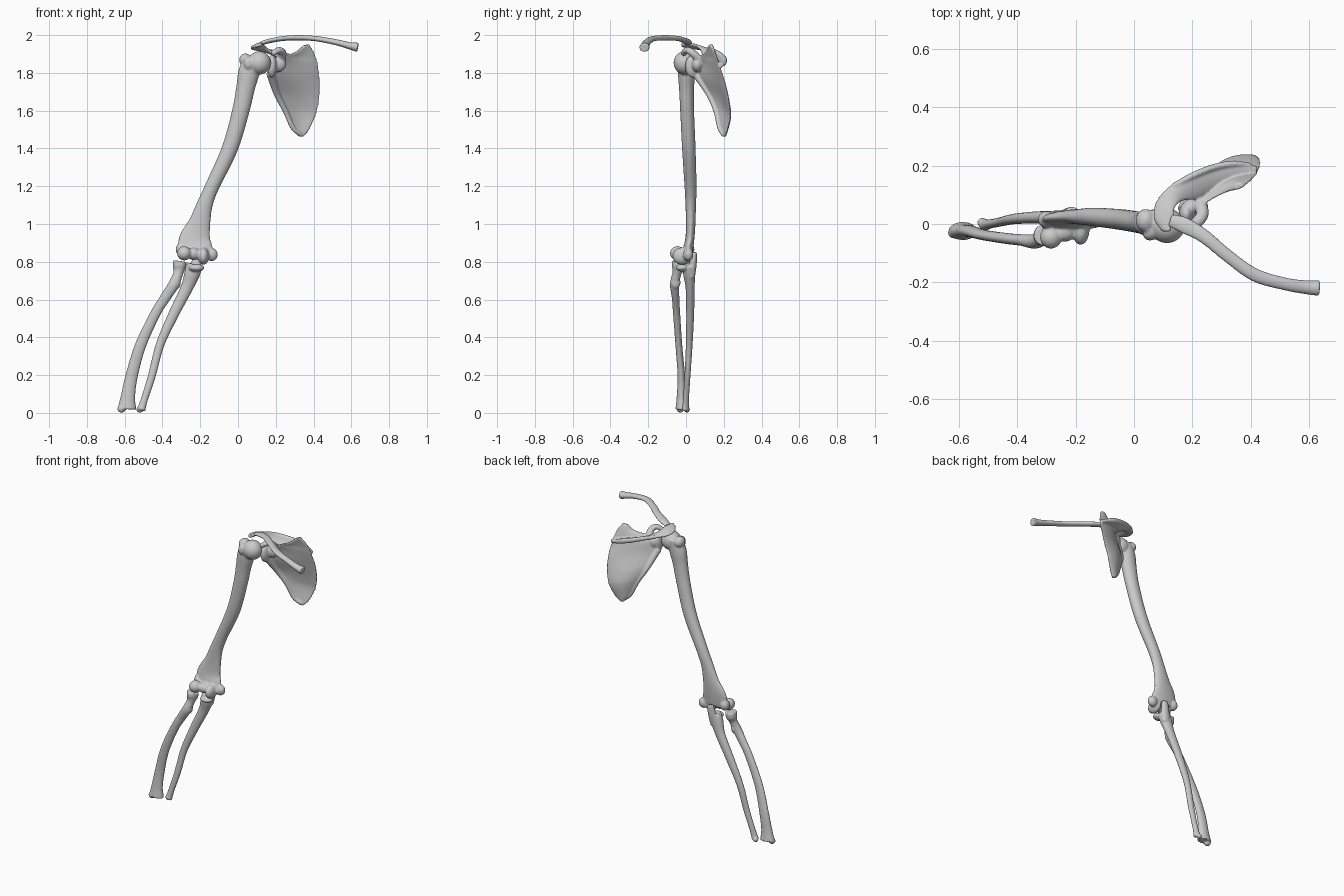
import bpy, bmesh, math
from mathutils import Vector, Matrix


def spline(rows, steps=5):
    """Catmull-Rom through tuples of any length."""
    rows = [Vector(r) for r in rows]
    p = [rows[0] * 2 - rows[1]] + rows + [rows[-1] * 2 - rows[-2]]
    out = []
    for i in range(1, len(p) - 2):
        a, b, c, d = p[i - 1:i + 3]
        for k in range(steps):
            t = k / steps
            out.append(0.5 * (2 * b + (c - a) * t + (2 * a - 5 * b + 4 * c - d) * t * t
                              + (3 * b - a - 3 * c + d) * t ** 3))
    return out + [rows[-1]]


def loft(bm, rings):
    rings = [[bm.verts.new(v) for v in r] for r in rings]
    n = len(rings[0])
    for a, b in zip(rings, rings[1:]):
        for i in range(n):
            j = (i + 1) % n
            bm.faces.new((a[i], a[j], b[j], b[i]))
    bm.faces.new(rings[0][::-1])
    bm.faces.new(rings[-1])


def tube(bm, rows, ref=(0, 1, 0), n=20):
    """Rows are x, y, z, half width, half depth (depth along ref)."""
    pts = spline(rows)
    rings = []
    for i, p in enumerate(pts):
        q0, q1 = pts[max(i - 1, 0)], pts[min(i + 1, len(pts) - 1)]
        t = Vector(q1[:3]) - Vector(q0[:3])
        t.normalize()
        u = t.cross(Vector(ref)).normalized()
        v = u.cross(t)
        c = Vector(p[:3])
        rings.append([c + u * p[3] * math.cos(a) + v * p[4] * math.sin(a)
                      for a in (2 * math.pi * k / n for k in range(n))])
    loft(bm, rings)


def blade(bm, rows, direction, thick, bulge=0.0, n=32):
    """Thin plate between two edges; rows are edge point A + edge point B."""
    d = Vector(direction)
    rings = []
    for p in spline(rows):
        a, b = Vector(p[:3]), Vector(p[3:])
        belly = bulge * min(1, (b - a).length / 0.2)
        ring = []
        for k in range(n):
            ang = 2 * math.pi * k / n
            s = (1 - math.cos(ang)) / 2
            ring.append(a.lerp(b, s) + d * (belly * math.sin(math.pi * s) + thick * math.sin(ang)))
        rings.append(ring)
    loft(bm, rings)


def ball(bm, c, r):
    m = Matrix.Translation(c) @ Matrix.Diagonal((*r, 1))
    bmesh.ops.create_uvsphere(bm, u_segments=24, v_segments=14, radius=1, matrix=m)


def finish(bm, name, voxel=0.006, smooth=4):
    """Fuse overlapping volumes into one smooth bone."""
    bmesh.ops.recalc_face_normals(bm, faces=bm.faces)
    me = bpy.data.meshes.new(name)
    bm.to_mesh(me)
    bm.free()
    ob = bpy.data.objects.new(name, me)
    bpy.context.collection.objects.link(ob)
    for f in me.polygons:
        f.use_smooth = True
    rm = ob.modifiers.new("fuse", 'REMESH')
    rm.mode = 'VOXEL'
    rm.voxel_size = voxel
    rm.use_smooth_shade = True
    sm = ob.modifiers.new("soften", 'SMOOTH')
    sm.factor = 0.5
    sm.iterations = smooth


# Upper arm bone: shaft, head, tubercles, elbow condyles
bm = bmesh.new()
tube(bm, [(.08, .005, 1.88, .045, .045), (.057, .003, 1.80, .056, .046), (.04, .003, 1.72, .05, .04),
          (.015, .006, 1.6, .046, .037), (-.043, .015, 1.4, .043, .036), (-.136, .024, 1.2, .038, .032),
          (-.177, .025, 1.1, .043, .028), (-.205, .025, 1.0, .06, .025), (-.228, .02, .92, .086, .024),
          (-.225, .008, .85, .095, .028)])
for c, r in [((.113, -.006, 1.853), (.062, .06, .062)), ((.04, .012, 1.868), (.034, .04, .035)),
             ((.055, -.035, 1.85), (.025, .022, .035)),
             ((-.285, -.045, .845), (.038, .04, .038)), ((-.235, -.025, .842), (.035, .036, .033)),
             ((-.183, -.02, .83), (.03, .052, .046)), ((-.14, .012, .838), (.033, .027, .035)),
             ((-.3, .015, .865), (.03, .03, .036))]:
    ball(bm, c, r)
finish(bm, "upper_arm_bone")

# Outer forearm bone: disc head, neck, tuberosity, flared wrist end
bm = bmesh.new()
tube(bm, [(-.307, -.038, .803, .036, .037), (-.311, -.04, .772, .035, .036), (-.316, -.048, .74, .026, .024),
          (-.34, -.06, .68, .029, .025), (-.385, -.055, .61, .028, .02), (-.435, -.05, .53, .027, .019),
          (-.515, -.038, .36, .03, .018), (-.562, -.025, .2, .033, .02), (-.582, -.025, .09, .038, .024),
          (-.588, -.024, .02, .05, .032)])
ball(bm, (-.325, -.055, .69), (.022, .026, .035))
ball(bm, (-.617, -.03, .022), (.022, .02, .021))
finish(bm, "outer_forearm_bone", .005, 3)

# Inner forearm bone: hooked elbow process, tapering shaft, small wrist knob
bm = bmesh.new()
tube(bm, [(-.228, .015, .785, .042, .032), (-.242, .016, .74, .042, .032), (-.272, .022, .66, .033, .024),
          (-.342, .022, .52, .028, .021), (-.413, .017, .36, .023, .018), (-.455, .008, .2, .021, .016),
          (-.496, 0, .07, .019, .016), (-.513, -.003, .015, .023, .02)])
tube(bm, [(-.235, .028, .72, .03, .02), (-.22, .037, .79, .028, .02), (-.212, .045, .85, .022, .014)])
for c, r in [((-.22, -.02, .768), (.042, .034, .02)), ((-.52, .005, .018), (.018, .016, .017))]:
    ball(bm, c, r)
finish(bm, "inner_forearm_bone", .005, 3)

# Shoulder blade: curved plate
bm = bmesh.new()
blade(bm, [(.345, .122, 1.945, .375, .132, 1.952), (.30, .105, 1.91, .40, .15, 1.915),
           (.22, .06, 1.885, .42, .17, 1.86), (.17, .042, 1.86, .43, .19, 1.80),
           (.165, .055, 1.79, .435, .21, 1.74), (.2, .12, 1.69, .43, .228, 1.65),
           (.245, .158, 1.6, .41, .235, 1.57), (.285, .178, 1.51, .375, .217, 1.495),
           (.32, .195, 1.465, .345, .203, 1.462)], (-.35, .93, 0), .012, .02)
# Ridge sweeping out to the flat shoulder tip
blade(bm, [(.42, .2, 1.84, .42, .17, 1.84), (.34, .212, 1.865, .34, .15, 1.86),
           (.27, .2, 1.885, .27, .115, 1.87), (.2, .172, 1.905, .215, .085, 1.885),
           (.13, .137, 1.92, .165, .078, 1.92), (.077, .08, 1.925, .14, .055, 1.945),
           (.067, .02, 1.935, .138, .018, 1.953), (.095, -.025, 1.945, .125, -.025, 1.953)],
      (.15, 0, 1), .012)
# Thick rims, beak process and socket
tube(bm, [(.40, .2, 1.845, .01, .01), (.34, .206, 1.866, .012, .016), (.27, .193, 1.886, .012, .016),
          (.2, .165, 1.906, .012, .014), (.135, .13, 1.92, .01, .012)], (0, 0, 1), 12)
tube(bm, [(.17, .05, 1.8, .022, .022), (.205, .12, 1.69, .017, .016), (.25, .158, 1.6, .014, .014),
          (.29, .178, 1.51, .013, .013), (.33, .197, 1.475, .012, .012)], n=12)
tube(bm, [(.225, .075, 1.865, .024, .024), (.235, .035, 1.905, .022, .02), (.215, .005, 1.92, .02, .017),
          (.18, -.015, 1.9, .016, .014)], (0, 0, 1), 12)
ball(bm, (.18, .035, 1.835), (.026, .04, .06))
ball(bm, (.21, .06, 1.845), (.045, .03, .04))
finish(bm, "shoulder_blade", .005, 3)

# Collar bone
bm = bmesh.new()
tube(bm, [(.125, .012, 1.957, .022, .011), (.17, -.003, 1.97, .028, .012), (.24, -.042, 1.982, .024, .013),
          (.32, -.108, 1.986, .022, .014), (.415, -.175, 1.981, .023, .014), (.52, -.206, 1.962, .022, .016),
          (.59, -.217, 1.944, .024, .019), (.635, -.22, 1.935, .027, .025)], (0, 0, 1))
finish(bm, "collar_bone", .005, 2)
